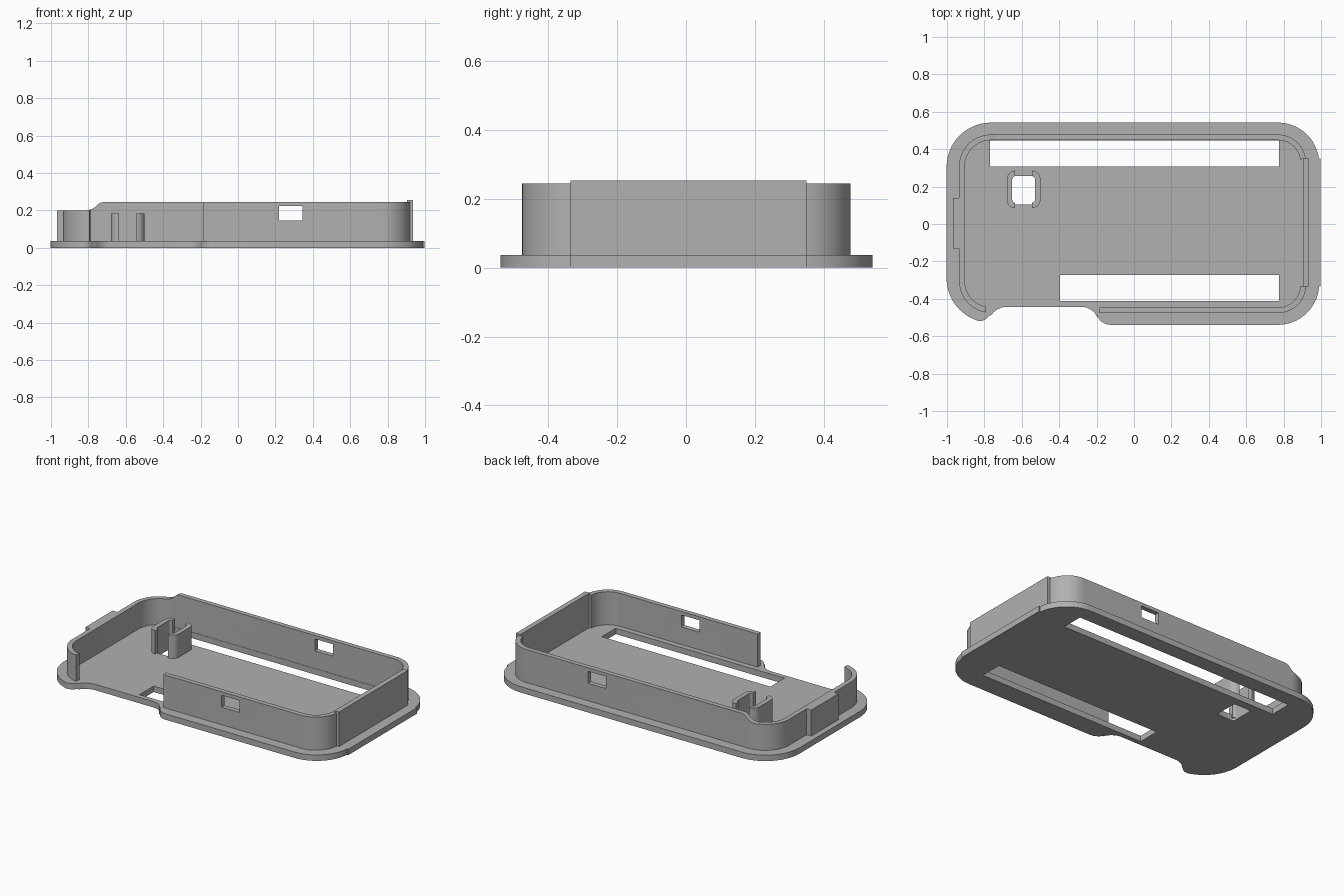
import bpy, bmesh, math
from mathutils import Matrix

if "Cube" in bpy.data.objects:
    bpy.data.objects.remove(bpy.data.objects["Cube"])

grey = bpy.data.materials.new("plain grey")
grey.use_nodes = True
COLOUR = (0.44, 0.44, 0.44, 1)
grey.diffuse_color = COLOUR
grey.node_tree.nodes["Principled BSDF"].inputs["Base Color"].default_value = COLOUR

PLATE, RIM, LOW, PANEL = 0.037, 0.244, 0.2, 0.254   # heights


def arc(cx, cy, r, a0, a1, n=16):
    """Points on a circular arc, angles in degrees."""
    return [(cx + r * math.cos(math.radians(a0 + (a1 - a0) * i / n)),
             cy + r * math.sin(math.radians(a0 + (a1 - a0) * i / n))) for i in range(n + 1)]


def rect(x0, x1, y0, y1):
    return [(x0, y0), (x1, y0), (x1, y1), (x0, y1)]


def prism(name, outline, lo, hi, along_y=False):
    """Extrude an outline in z, or an x-z outline along y."""
    bm = bmesh.new()
    face = bm.faces.new([bm.verts.new((x, y, lo)) for x, y in outline])
    ext = bmesh.ops.extrude_face_region(bm, geom=[face])["geom"]
    bmesh.ops.translate(bm, vec=(0, 0, hi - lo),
                        verts=[g for g in ext if isinstance(g, bmesh.types.BMVert)])
    if along_y:
        bm.transform(Matrix.Rotation(math.pi / 2, 4, 'X'))
    bmesh.ops.recalc_face_normals(bm, faces=bm.faces)
    mesh = bpy.data.meshes.new(name)
    bm.to_mesh(mesh)
    bm.free()
    mesh.materials.append(grey)
    obj = bpy.data.objects.new(name, mesh)
    bpy.context.collection.objects.link(obj)
    return obj


def activate(obj):
    bpy.ops.object.select_all(action='DESELECT')
    obj.select_set(True)
    bpy.context.view_layer.objects.active = obj


def cut(obj, *cutters):
    activate(obj)
    for cutter in cutters:
        mod = obj.modifiers.new("cut", 'BOOLEAN')
        mod.operation, mod.solver, mod.object = 'DIFFERENCE', 'EXACT', cutter
        bpy.ops.object.modifier_apply(modifier=mod.name)


# Base plate: rounded rectangle with a scooped front edge and a raised right edge
plate_outline = (
    arc(-0.765, 0.305, 0.237, 90, 180)
    + arc(-0.765, -0.29, 0.237, 180, 251)
    + arc(-0.825, -0.46, 0.058, 262, 325, 8)
    + arc(-0.68, -0.543, 0.1, 145, 90, 8)
    + arc(-0.28, -0.533, 0.09, 90, 18, 8)
    + arc(-0.125, -0.462, 0.077, 195, 270, 8)
    + arc(0.77, -0.319, 0.22, 270, 356)
    + [(0.998, -0.335), (0.998, 0.35)]
    + arc(0.77, 0.322, 0.22, 7, 90))
plate = prism("base_plate", plate_outline, 0, PLATE)

# Floor openings
hole = (arc(-0.635, 0.24, 0.016, 90, 180, 4) + arc(-0.635, 0.12, 0.016, 180, 270, 4)
        + arc(-0.545, 0.12, 0.016, 270, 360, 4) + arc(-0.545, 0.24, 0.016, 0, 90, 4))
floor_cutters = [
    prism("back_slot_cutter", rect(-0.77, 0.775, 0.308, 0.446), -0.1, 0.1),
    prism("front_slot_cutter", rect(-0.395, 0.775, -0.412, -0.272), -0.1, 0.1),
    prism("clip_hole_cutter", hole, -0.1, 0.1)]
cut(plate, *floor_cutters)


# Upright walls, each an outer path joined to its inner offset
def main_path(t):
    return (arc(-0.765, -0.305, 0.17 - t, 260, 180)
            + arc(-0.765, 0.308, 0.17 - t, 180, 90)
            + arc(0.77, 0.328, 0.15 - t, 90, 8))


def front_path(t):
    return [(-0.185, -0.476 + t)] + arc(0.77, -0.326, 0.15 - t, 270, 358)


T = 0.03
main_wall = prism("main_wall", main_path(0) + main_path(T)[::-1], 0.015, RIM)
front_wall = prism("front_wall", front_path(0) + front_path(T)[::-1], 0.015, RIM)

# Lowered left end with a curved ramp, and the side windows
ramp = [(-1.2, LOW), (-0.81, LOW), (-0.785, 0.205), (-0.765, 0.217), (-0.745, 0.236),
        (-0.732, 0.242), (-0.715, RIM), (-0.715, 0.4), (-1.2, 0.4)]
ramp_cutter = prism("ramp_cutter", ramp, -1, 1, True)
window_cutter = prism("window_cutter", rect(0.22, 0.345, 0.147, 0.222), -1, 1, True)
cut(main_wall, ramp_cutter, window_cutter)
cut(front_wall, window_cutter)
for helper in floor_cutters + [ramp_cutter, window_cutter]:
    bpy.data.objects.remove(helper)

# Taller right panel and the raised pad on the left wall
right_panel = prism("right_panel", rect(0.903, 0.935, -0.335, 0.35), 0.015, PANEL)
left_pad = prism("left_pad", rect(-0.967, -0.92, -0.132, 0.14), 0.015, LOW)


# Pair of curled clips around the small floor opening
def clip_path(r):
    return arc(-0.635, 0.24, r, 90, 180, 10) + arc(-0.635, 0.13, r, 180, 270, 10)


clip = clip_path(0.045) + clip_path(0.016)[::-1]
left_x = -0.59                       # mirror line of the pair
clips = [prism("clip_outer", clip, 0.015, 0.183),
         prism("clip_inner", [(2 * left_x - x, y) for x, y in clip], 0.015, 0.183)]

# Smooth curves, crisp edges
for obj in [plate, main_wall, front_wall, right_panel, left_pad] + clips:
    activate(obj)
    bpy.ops.object.shade_smooth_by_angle(angle=math.radians(30))
